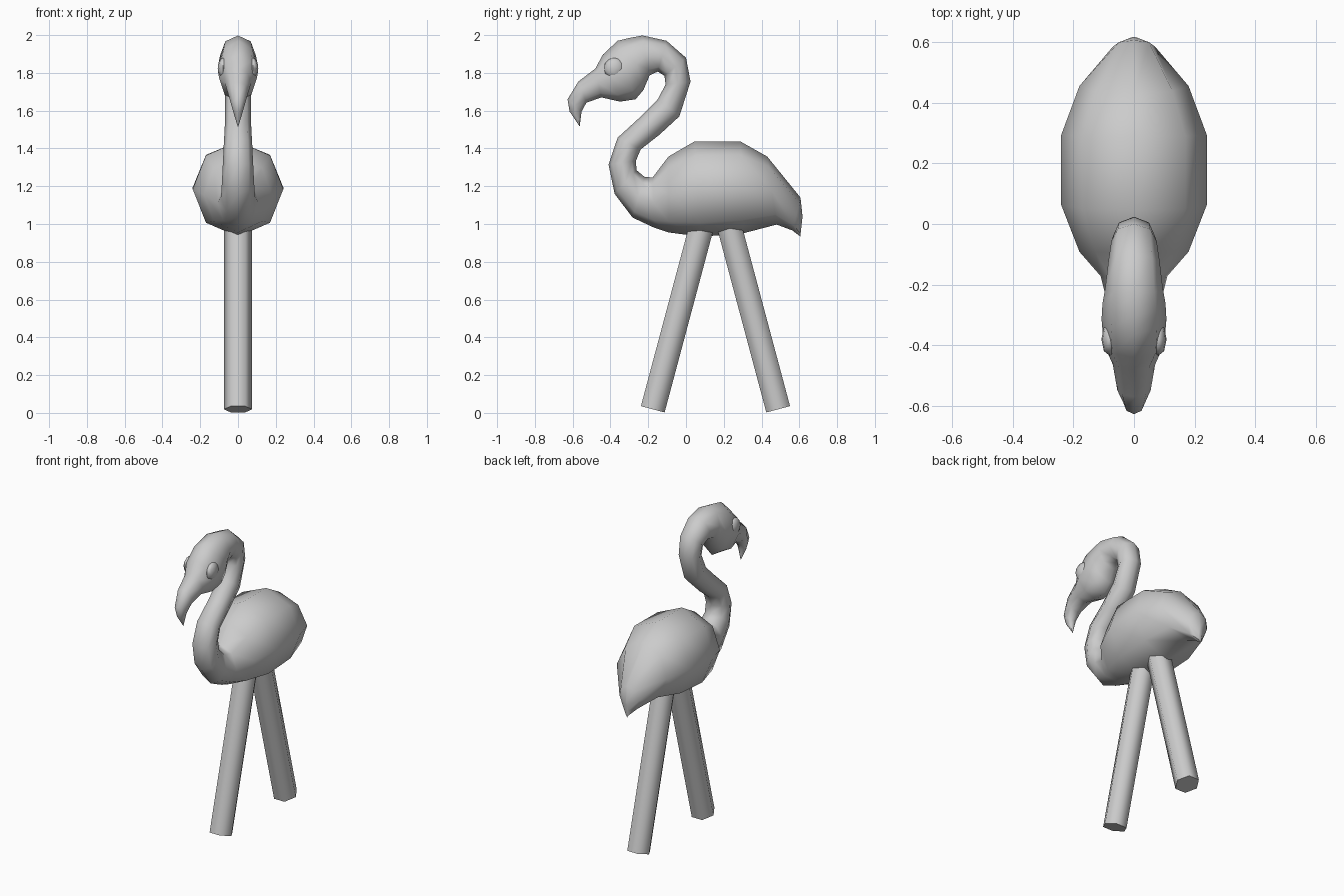
import bpy, bmesh, math
from mathutils import Vector

cube = bpy.data.objects.get("Cube")
if cube:
    bpy.data.objects.remove(cube)

grey = bpy.data.materials.new("plain_grey")
grey.use_nodes = True
COLOUR = (0.6, 0.6, 0.6, 1)
grey.diffuse_color = COLOUR
grey.node_tree.nodes["Principled BSDF"].inputs["Base Color"].default_value = COLOUR


def finish(name, bm):
    """Turn a bmesh into a smooth grey object."""
    bmesh.ops.recalc_face_normals(bm, faces=bm.faces)
    mesh = bpy.data.meshes.new(name)
    bm.to_mesh(mesh)
    bm.free()
    mesh.materials.append(grey)
    obj = bpy.data.objects.new(name, mesh)
    bpy.context.collection.objects.link(obj)
    bpy.ops.object.select_all(action='DESELECT')
    obj.select_set(True)
    bpy.context.view_layer.objects.active = obj
    bpy.ops.object.shade_smooth_by_angle(angle=math.radians(65))
    return obj


def loft(name, rings, sides=8):
    """Skin elliptical rings given as upper (y, z), lower (y, z), half width."""
    bm = bmesh.new()
    loops = []
    for uy, uz, ly, lz, w in rings:
        up, low = Vector((0, uy, uz)), Vector((0, ly, lz))
        mid, half = (up + low) / 2, (up - low) / 2
        angles = [math.tau * i / sides for i in range(sides)]
        loops.append([bm.verts.new(mid + half * math.sin(a) + Vector((w * math.cos(a), 0, 0)))
                      for a in angles])
    for a, b in zip(loops, loops[1:]):
        for i in range(sides):
            j = (i + 1) % sides
            bm.faces.new((a[i], a[j], b[j], b[i]))
    bm.faces.new(loops[0])
    bm.faces.new(loops[-1])
    return finish(name, bm)


# Body, neck, head and beak in one skin, from tail to beak tip
TAIL_AND_BODY = [
    (.617, 1.04, .605, .934, .012),
    (.606, 1.14, .563, .966, .07),
    (.43, 1.357, .48, .997, .18),
    (.288, 1.437, .30, .95, .24),
    (.045, 1.437, .08, .933, .24),
    (-.093, 1.357, -.09, .955, .18),
    (-.177, 1.246, -.167, .98, .11),
]
NECK = [
    (-.22, 1.25, -.283, 1.034, .09),
    (-.262, 1.285, -.378, 1.16, .085),
    (-.265, 1.335, -.41, 1.315, .08),
    (-.24, 1.395, -.362, 1.457, .075),
    (-.14, 1.473, -.246, 1.563, .07),
    (-.035, 1.57, -.15, 1.66, .07),
    (.024, 1.754, -.108, 1.738, .07),
    (0, 1.88, -.114, 1.785, .075),
    (-.103, 1.97, -.15, 1.807, .085),
]
HEAD_AND_BEAK = [
    (-.23, 1.998, -.193, 1.786, .095),
    (-.30, 1.985, -.225, 1.71, .104),
    (-.362, 1.97, -.267, 1.66, .107),
    (-.44, 1.897, -.35, 1.648, .1),
    (-.48, 1.823, -.447, 1.67, .07),
    (-.57, 1.754, -.527, 1.643, .055),
    (-.627, 1.66, -.553, 1.595, .035),
    (-.616, 1.595, -.558, 1.555, .02),
    (-.565, 1.52, -.563, 1.516, .002),
]
loft("body_neck_and_head", TAIL_AND_BODY + NECK + HEAD_AND_BEAK)

# Shallow eye bulges
for side, x in (("left", 1), ("right", -1)):
    bm = bmesh.new()
    bmesh.ops.create_uvsphere(bm, u_segments=8, v_segments=6, radius=.055)
    for v in bm.verts:
        v.co = Vector((v.co.x * .5 + x * .08, v.co.y - .38, v.co.z + 1.825))
    finish(side + "_eye", bm)


# Splayed six-sided legs
def leg(name, foot_y, top_y):
    foot, top = Vector((0, foot_y, .019)), Vector((0, top_y, 1.0))
    across = Vector((0, top.z - foot.z, foot.y - top.y)).normalized()
    bm = bmesh.new()
    ends = []
    for centre in (foot, top):
        ends.append([bm.verts.new(centre + Vector((.075 * math.cos(k * math.pi / 3), 0, 0))
                                  + across * .065 * math.sin(k * math.pi / 3) / math.sin(math.pi / 3))
                     for k in range(6)])
    for k in range(6):
        n = (k + 1) % 6
        bm.faces.new((ends[0][k], ends[0][n], ends[1][n], ends[1][k]))
    for end in ends:
        bm.faces.new(end)
    finish(name, bm)


leg("front_leg", -.176, .086)
leg("back_leg", .488, .226)
